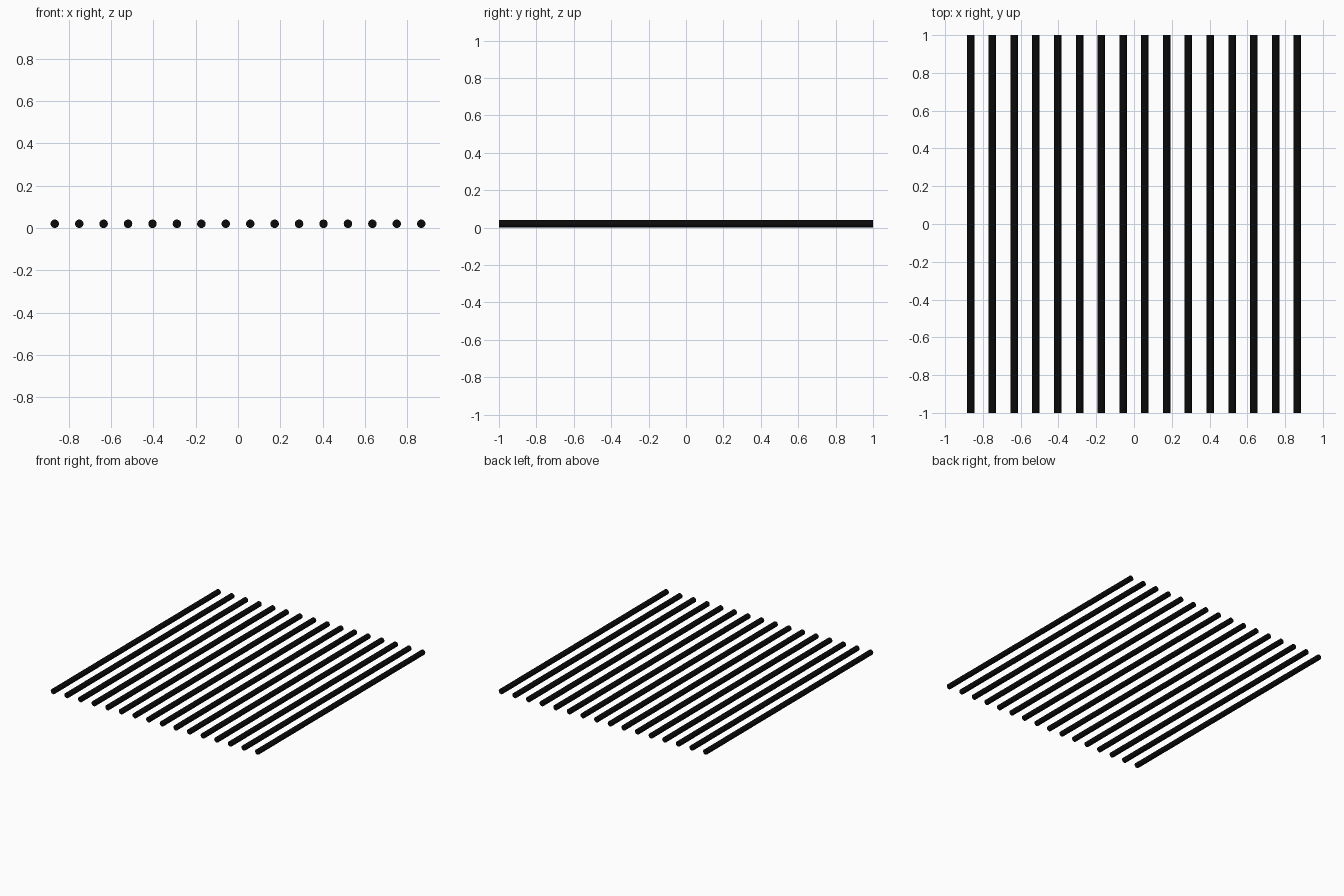
import bpy
import math

if "Cube" in bpy.data.objects:
    bpy.data.objects.remove(bpy.data.objects["Cube"])

# Single near-black material
black = bpy.data.materials.new("black")
black.diffuse_color = (0.003, 0.003, 0.003, 1)
black.use_nodes = True
black.node_tree.nodes["Principled BSDF"].inputs["Base Color"].default_value = black.diffuse_color

COUNT = 16
RADIUS = 0.02
HALF_SPAN = 0.865

# Row of parallel round rods running front to back
for i in range(COUNT):
    x = -HALF_SPAN + 2 * HALF_SPAN * i / (COUNT - 1)
    bpy.ops.mesh.primitive_cylinder_add(
        vertices=24, radius=RADIUS, depth=2.0,
        location=(x, 0, RADIUS), rotation=(math.pi / 2, 0, 0))
    rod = bpy.context.object
    rod.name = f"rod_{i + 1:02d}"
    rod.data.materials.append(black)
    bpy.ops.object.shade_smooth_by_angle(angle=math.radians(40))
